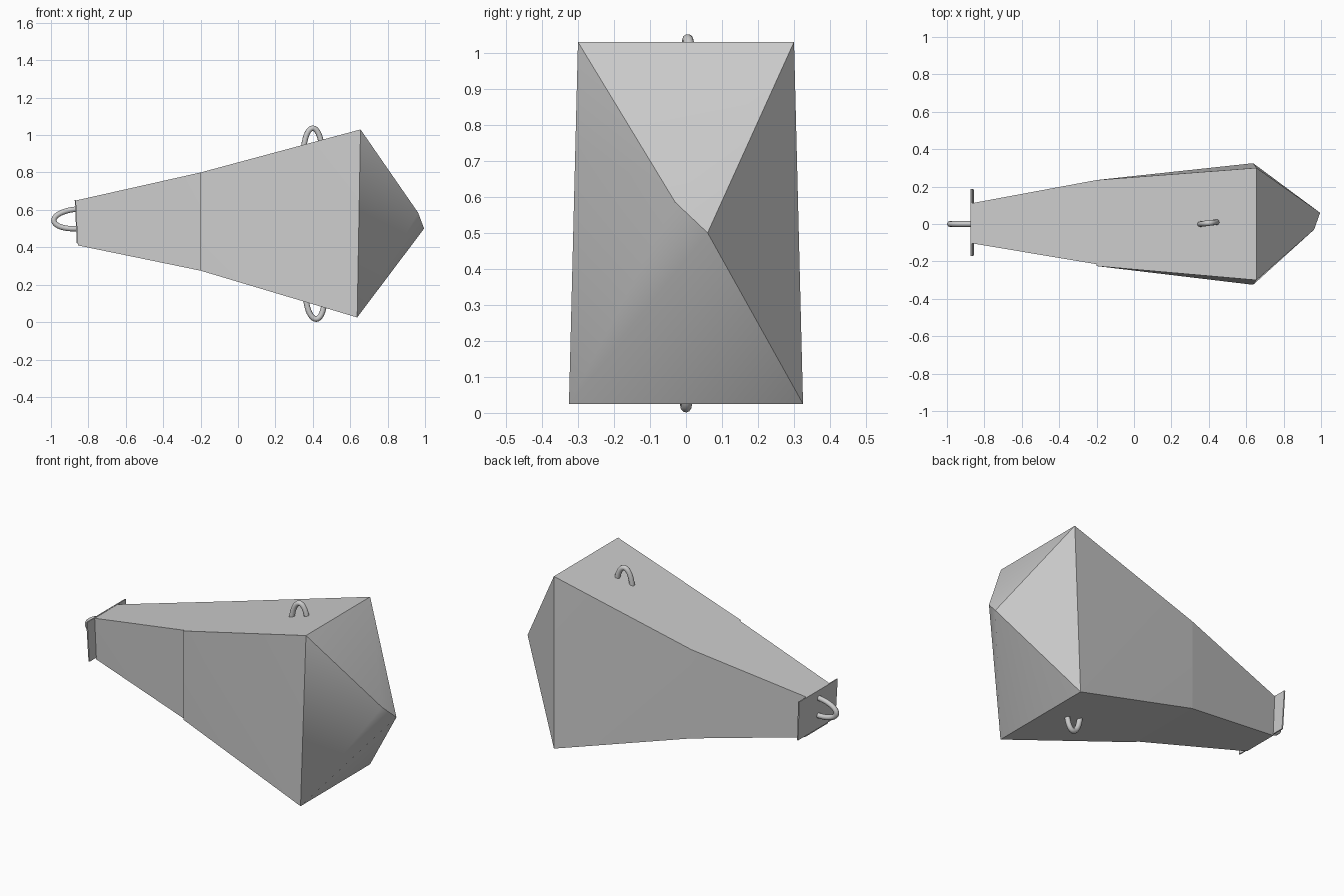
import bpy, bmesh, math
from mathutils import Vector

if "Cube" in bpy.data.objects:
    bpy.data.objects.remove(bpy.data.objects["Cube"])


def shade(ob, angle):
    bpy.ops.object.select_all(action='DESELECT')
    ob.select_set(True)
    bpy.context.view_layer.objects.active = ob
    bpy.ops.object.shade_smooth_by_angle(angle=math.radians(angle))


def section(xt, zt, wt, xb, zb, wb, off=0.0):
    """Four corners of a cross-section: top pair, then bottom pair."""
    return [(xt, off - wt, zt), (xt, off + wt, zt), (xb, off + wb, zb), (xb, off - wb, zb)]


def hull(name, points, angle=40):
    bm = bmesh.new()
    for p in points:
        bm.verts.new(p)
    bmesh.ops.convex_hull(bm, input=bm.verts[:])
    bmesh.ops.recalc_face_normals(bm, faces=bm.faces[:])
    me = bpy.data.meshes.new(name)
    bm.to_mesh(me)
    bm.free()
    ob = bpy.data.objects.new(name, me)
    bpy.context.collection.objects.link(ob)
    shade(ob, angle)
    return ob


def loop_handle(name, centre, out, along, half_width, height, radius=0.015):
    """Half-ellipse wire loop rising from centre in the direction out."""
    c, o, a = Vector(centre), Vector(out).normalized(), Vector(along).normalized()
    cu = bpy.data.curves.new(name, 'CURVE')
    cu.dimensions = '3D'
    cu.bevel_depth = radius
    cu.bevel_resolution = 3
    cu.use_fill_caps = True
    n = 20
    sp = cu.splines.new('POLY')
    sp.points.add(n)
    for i, pt in enumerate(sp.points):
        t = math.pi * i / n
        p = c + a * half_width * math.cos(t) + o * height * math.sin(t)
        pt.co = (*p, 1)
    ob = bpy.data.objects.new(name, cu)
    bpy.context.collection.objects.link(ob)
    bpy.ops.object.select_all(action='DESELECT')
    ob.select_set(True)
    bpy.context.view_layer.objects.active = ob
    bpy.ops.object.convert(target='MESH')
    shade(bpy.context.object, 60)


# Main body: flaring frustum closed by a blunt faceted point
waist = section(-0.2, 0.80, 0.23, -0.2, 0.275, 0.23, 0.005)
shoulder = section(0.655, 1.03, 0.30, 0.637, 0.025, 0.325)
tip = [(0.995, 0.06, 0.50), (0.963, -0.03, 0.585)]
hull("body", waist + shoulder + tip)

# Neck: narrower frustum behind the body
neck_end = section(-0.868, 0.65, 0.107, -0.856, 0.41, 0.107, 0.004)
neck_front = section(-0.2, 0.80, 0.225, -0.2, 0.275, 0.225, 0.01)
hull("neck", neck_end + neck_front)

# End plate: thin flange wider than the neck
plate = section(-0.873, 0.652, 0.18, -0.862, 0.42, 0.175, 0.008)
hull("end_plate", plate + [(x + 0.007, y, z) for x, y, z in plate])

# Wire loops: tail, top and bottom
loop_handle("tail_loop", (-0.86, 0, 0.552), (-1, 0, -0.08), (-0.08, 0, 1), 0.052, 0.125)
loop_handle("top_loop", (0.40, 0.005, 0.90), (0, 0, 1), (1, 0.12, 0), 0.05, 0.137)
loop_handle("bottom_loop", (0.412, 0.0, 0.14), (0.05, 0, -1), (1, 0.1, 0.05), 0.05, 0.124)
